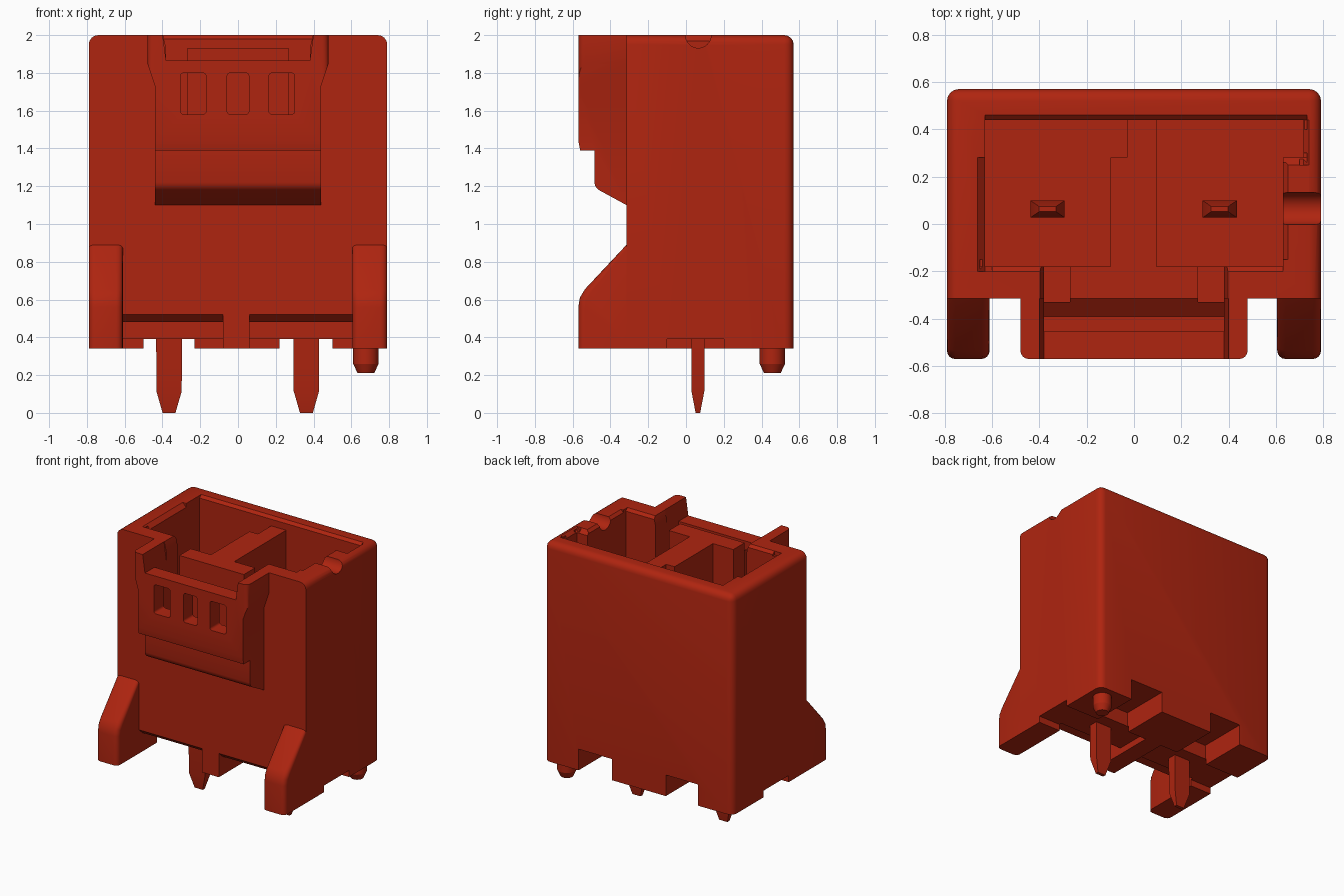
import bpy, bmesh, math
from mathutils import Matrix

cube = bpy.data.objects.get("Cube")
if cube:
    bpy.data.objects.remove(cube, do_unlink=True)

RED = (0.43, 0.018, 0.005, 1.0)
mat = bpy.data.materials.new("red plastic")
mat.use_nodes = True
mat.diffuse_color = RED
mat.node_tree.nodes["Principled BSDF"].inputs["Base Color"].default_value = RED


def finish(name, bm):
    bmesh.ops.recalc_face_normals(bm, faces=bm.faces)
    me = bpy.data.meshes.new(name)
    bm.to_mesh(me)
    bm.free()
    me.materials.append(mat)
    ob = bpy.data.objects.new(name, me)
    bpy.context.collection.objects.link(ob)
    return ob


def prism(name, pts, axis, a, b, round_edge=None, r=0.05):
    """Extrude a 2D outline along an axis; optionally round chosen edges."""
    bm = bmesh.new()
    place = {"x": lambda p, t: (t, p[0], p[1]),
             "y": lambda p, t: (p[0], t, p[1]),
             "z": lambda p, t: (p[0], p[1], t)}[axis]
    lo = [bm.verts.new(place(p, a)) for p in pts]
    hi = [bm.verts.new(place(p, b)) for p in pts]
    bm.faces.new(lo)
    bm.faces.new(hi)
    for i in range(len(pts)):
        j = (i + 1) % len(pts)
        bm.faces.new((lo[i], lo[j], hi[j], hi[i]))
    bmesh.ops.recalc_face_normals(bm, faces=bm.faces)
    if round_edge:
        es = [e for e in bm.edges if round_edge(e.verts[0].co, e.verts[1].co)]
        bmesh.ops.bevel(bm, geom=es, offset=r, segments=4, profile=0.5, affect='EDGES')
    return finish(name, bm)


def box(name, x0, x1, y0, y1, z0, z1, round_edge=None, r=0.05):
    return prism(name, [(x0, y0), (x1, y0), (x1, y1), (x0, y1)], "z", z0, z1, round_edge, r)


def combine(ob, other, op='DIFFERENCE'):
    m = ob.modifiers.new("combine", 'BOOLEAN')
    m.operation, m.solver, m.object = op, 'EXACT', other
    bpy.context.view_layer.objects.active = ob
    bpy.ops.object.modifier_apply(modifier=m.name)
    bpy.data.objects.remove(other, do_unlink=True)


def cut(ob, *dims):
    combine(ob, box("cutter", *dims))


def rounded_body_edge(a, b):
    back = a.y > 0.5 and b.y > 0.5
    top_side = a.z > 1.9 and b.z > 1.9 and a.x * b.x > 0
    upright = abs(a.z - b.z) > 1
    return (back and upright) or top_side or (back and a.z > 1.9 and b.z > 1.9)


# Main shell
body = box("housing", -0.79, 0.79, -0.315, 0.57, 0.34, 2.0, rounded_body_edge)

# Front latch block: stepped underside and tapered shoulders
latch = prism("latch_block",
              [(-0.48, 2.0), (-0.48, 1.85), (-0.44, 1.73), (-0.44, 1.05),
               (0.44, 1.05), (0.44, 1.73), (0.48, 1.85), (0.48, 2.0)], "y", -0.57, -0.29,
              lambda a, b: a.y < -0.5 and b.y < -0.5 and min(a.z, b.z) > 1.8
              and abs(a.x - b.x) < 0.001, 0.035)
combine(latch, prism("cutter", [(-0.7, 1.44), (-0.57, 1.44), (-0.56, 1.39), (-0.485, 1.39),
                                (-0.485, 1.22), (-0.48, 1.2), (-0.465, 1.182), (-0.315, 1.1),
                                (-0.315, 0.9), (-0.7, 0.9)], "x", -0.7, 0.7))
combine(body, latch, 'UNION')

# Mating cavity and the keying pocket
cut(body, -0.63, 0.63, -0.18, 0.44, 0.6, 2.2)
cut(body, 0.6, 0.715, 0.28, 0.44, 0.6, 2.2)

# Chamfers round the mouth of the cavity
combine(body, prism("cutter", [(0.4, 1.98), (0.44, 1.98), (0.48, 2.02), (0.4, 2.02)],
                    "x", -0.63, 0.73))
combine(body, prism("cutter", [(-0.15, 1.98), (-0.18, 1.98), (-0.22, 2.02), (-0.15, 2.02)],
                    "x", -0.65, 0.63))
combine(body, prism("cutter", [(-0.6, 1.97), (-0.63, 1.97), (-0.68, 2.02), (-0.6, 2.02)],
                    "y", -0.2, 0.28))
combine(body, prism("cutter", [(0.6, 1.98), (0.63, 1.98), (0.67, 2.02), (0.6, 2.02)],
                    "y", -0.15, 0.26))
combine(body, prism("cutter", [(0.7, 1.975), (0.715, 1.975), (0.76, 2.02), (0.7, 2.02)],
                    "y", 0.25, 0.44))
combine(body, prism("cutter", [(0.3, 1.97), (0.28, 1.97), (0.23, 2.02), (0.3, 2.02)],
                    "x", 0.6, 0.73))

# Opening between the two ears, the channel behind the panel, and side gaps
combine(body, prism("cutter", [(-0.38, 1.865), (0.38, 1.865), (0.402, 2.02), (-0.402, 2.02)],
                    "y", -0.7, -0.315))
combine(body, prism("cutter", [(-0.38, 1.93), (0.38, 1.93), (0.402, 2.02), (-0.402, 2.02)],
                    "y", -0.33, -0.17))
combine(body, prism("cutter", [(-0.455, 1.4), (-0.39, 1.4), (-0.315, 1.46),
                               (-0.315, 2.1), (-0.455, 2.1)], "x", -0.38, 0.38))
for s in (-1, 1):
    xa, xb = sorted((s * 0.27, s * 0.38))
    cut(body, xa, xb, -0.33, -0.17, 1.3, 2.1)

# Three windows in the front panel
for x in (-0.237, 0.0, 0.232):
    w = 0.058 if x == 0 else 0.068
    combine(body, box("cutter", x - w, x + w, -0.7, -0.4, 1.58, 1.8,
                      lambda a, b: abs(a.y - b.y) > 0.1, 0.018))

# Half-round notch in the left wall
bm = bmesh.new()
bmesh.ops.create_cone(bm, cap_ends=True, segments=32, radius1=0.068, radius2=0.068, depth=0.4,
                      matrix=Matrix.Translation((0.8, 0.065, 2.0))
                      @ Matrix.Rotation(math.pi / 2, 4, 'Y'))
combine(body, finish("cutter", bm))

# Underside recesses either side of the middle rib
for xa, xb, side in ((-0.61, -0.08, -0.9), (0.06, 0.605, 0.9)):
    cut(body, xa, xb, -0.5, -0.08, 0.2, 0.48)
    combine(body, prism("cutter", [(-0.36, 0.45), (-0.25, 0.45), (-0.27, 0.48), (-0.36, 0.56)],
                        "x", xa, xb))
    lo, hi = min(xa, side), max(xb, side)
    cut(body, lo, hi, -0.1, 0.2, 0.2, 0.39)
for xa, xb in ((-0.5, -0.23), (0.22, 0.5)):
    cut(body, xa, xb, 0.19, 0.7, 0.2, 0.5)

# Divider rib inside the cavity
prism("divider", [(-0.1, -0.21), (0.095, -0.21), (0.095, 0.46), (-0.03, 0.46),
                  (-0.03, 0.28), (-0.1, 0.28)], "z", 0.58, 1.93)

# Front support legs
LEG = [(-0.3, 0.34), (-0.57, 0.34), (-0.57, 0.56), (-0.562, 0.61), (-0.535, 0.655),
       (-0.315, 0.89), (-0.3, 0.89)]


def leg_front(a, b):
    return abs(a.x - b.x) < 0.001 and min(a.y, b.y) < -0.5 and min(a.z, b.z) >= 0.34 \
        and max(a.y, b.y) < -0.31


for name, xa, xb in (("right_leg", -0.79, -0.61), ("left_leg", 0.605, 0.79)):
    prism(name, LEG, "x", xa, xb, leg_front, 0.035)


# Contact pins: square bars tapered at both ends
def pin(name, cx, cy):
    bm = bmesh.new()
    rings = []
    for z, hx, hy in ((0, 0.034, 0.012), (0.115, 0.067, 0.034),
                      (1.42, 0.072, 0.036), (1.5, 0.036, 0.011)):
        rings.append([bm.verts.new((cx + sx * hx, cy + sy * hy, z))
                      for sx, sy in ((-1, -1), (1, -1), (1, 1), (-1, 1))])
    bm.faces.new(rings[0])
    bm.faces.new(rings[-1])
    for p, q in zip(rings, rings[1:]):
        for i in range(4):
            j = (i + 1) % 4
            bm.faces.new((p[i], p[j], q[j], q[i]))
    finish(name, bm)


pin("right_pin", -0.365, 0.063)
pin("left_pin", 0.362, 0.063)

# Locating peg under the back left corner
bm = bmesh.new()
for r1, r2, z0, z1 in ((0.067, 0.067, 0.26, 0.36), (0.045, 0.067, 0.212, 0.26)):
    bmesh.ops.create_cone(bm, cap_ends=True, segments=32, radius1=r1, radius2=r2, depth=z1 - z0,
                          matrix=Matrix.Translation((0.677, 0.457, (z0 + z1) / 2)))
finish("locating_peg", bm)

# Smooth the rounded edges, keep the rest crisp
bpy.ops.object.select_all(action='DESELECT')
for ob in bpy.context.collection.objects:
    if ob.type == 'MESH' and ob.data.materials and ob.data.materials[0] == mat:
        ob.select_set(True)
        bpy.context.view_layer.objects.active = ob
bpy.ops.object.shade_smooth_by_angle(angle=math.radians(30))
